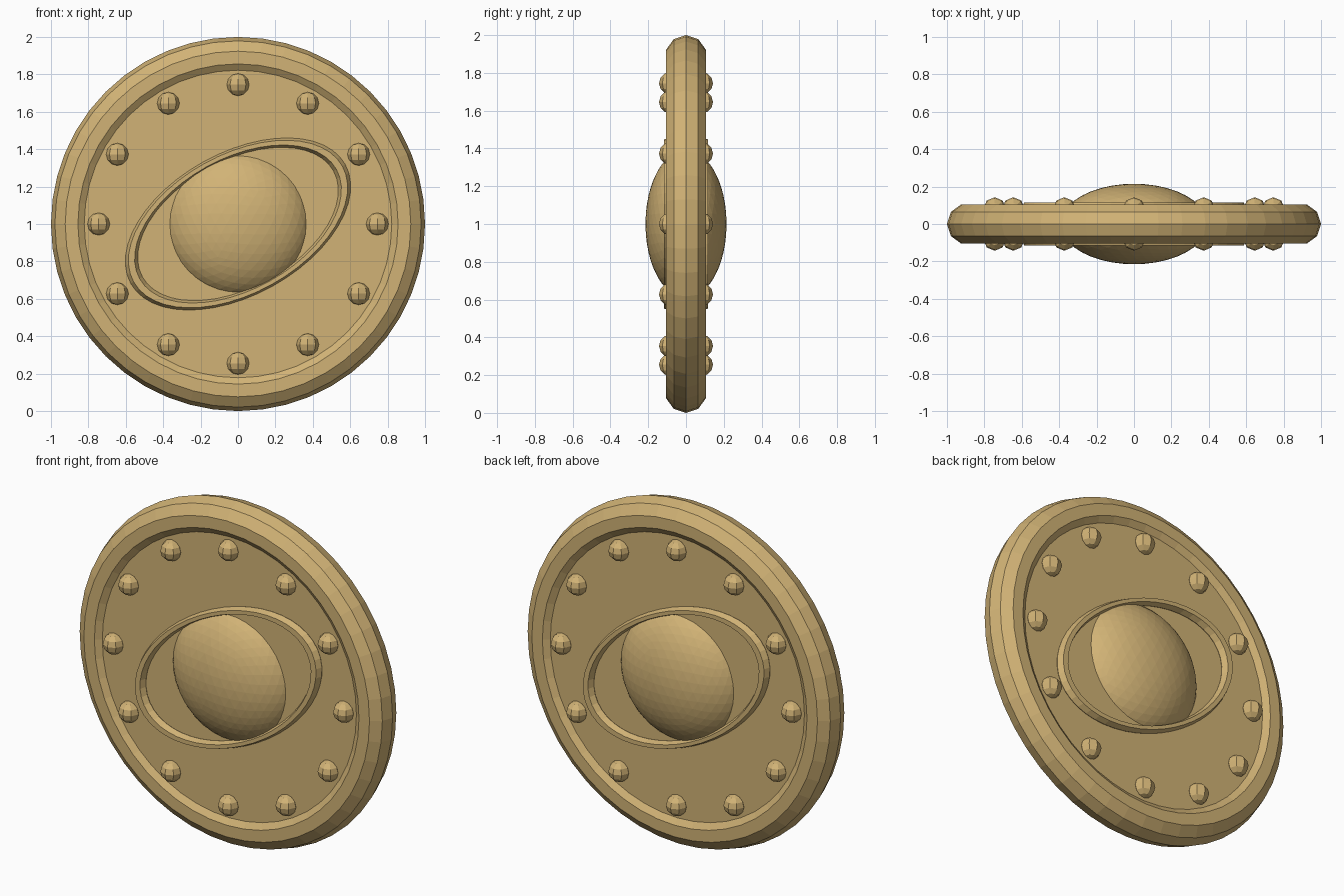
import bpy
from math import sin, cos, pi, radians

old = bpy.data.objects.get("Cube")
if old:
    bpy.data.objects.remove(old, do_unlink=True)

# Single warm brass colour
brass = bpy.data.materials.new("warm_brass")
brass.use_nodes = True
COLOR = (0.64, 0.45, 0.18, 1)
brass.diffuse_color = COLOR
brass.node_tree.nodes["Principled BSDF"].inputs["Base Color"].default_value = COLOR

CENTRE_Z = 1.0
PLATE_Y = 0.08    # half thickness of the plate
UPRIGHT = radians(90)


def finish(name, scale=(1, 1, 1)):
    """Name, scale and colour the newly added part."""
    part = bpy.context.object
    part.name = name
    part.scale = scale
    part.data.materials.append(brass)
    return part


# Rounded ten-sided rim
bpy.ops.mesh.primitive_torus_add(
    major_segments=48, minor_segments=10, major_radius=0.89, minor_radius=0.11,
    location=(0, 0, CENTRE_Z), rotation=(UPRIGHT, 0, 0))
finish("rim")

# Flat plate, its edge buried in the rim
bpy.ops.mesh.primitive_cylinder_add(
    vertices=48, radius=0.86, depth=2 * PLATE_Y,
    location=(0, 0, CENTRE_Z), rotation=(UPRIGHT, 0, 0))
finish("plate")

# Flattened ball bulging through both faces
bpy.ops.mesh.primitive_ico_sphere_add(
    subdivisions=4, radius=1, location=(0, 0, CENTRE_Z))
finish("central_boss", (0.393, 0.215, 0.393))

# Each face carries a tilted oval ring and twelve studs
for side, y_sign, turn in (("front", -1, 0), ("back", 1, pi)):
    bpy.ops.mesh.primitive_torus_add(
        major_segments=48, minor_segments=6, major_radius=0.62, minor_radius=0.036,
        location=(0, y_sign * 0.085, CENTRE_Z),
        rotation=(UPRIGHT, radians(-29), turn))
    finish(side + "_oval_ring", (1, 0.58, 1))

    for i in range(12):
        a = i * pi / 6
        bpy.ops.mesh.primitive_uv_sphere_add(
            segments=8, ring_count=6, radius=0.06,
            location=(0.745 * cos(a), y_sign * 0.083, CENTRE_Z + 0.745 * sin(a)))
        finish(f"{side}_stud_{i + 1}")
